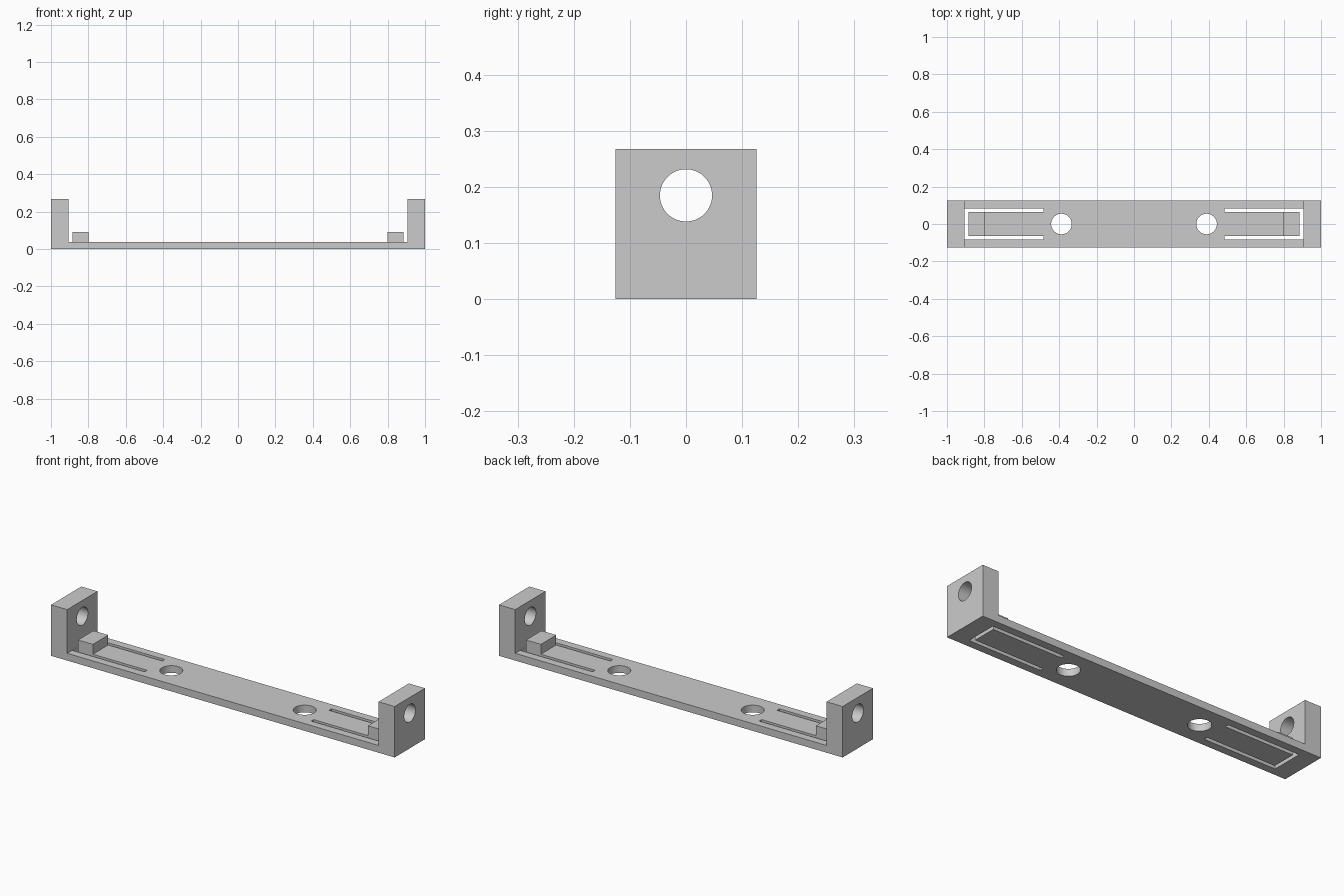
import bpy, bmesh, math
from mathutils import Matrix, Vector

if "Cube" in bpy.data.objects:
    bpy.data.objects.remove(bpy.data.objects["Cube"])

W = 0.126           # half width
PLATE, WALL = 0.038, 0.268
INNER = 0.906       # inner face of the end walls


def prism(name, points, direction):
    """Closed solid: polygon swept along a vector."""
    bm = bmesh.new()
    face = bm.faces.new([bm.verts.new(p) for p in points])
    top = bmesh.ops.extrude_face_region(bm, geom=[face])["geom"]
    verts = [g for g in top if isinstance(g, bmesh.types.BMVert)]
    bmesh.ops.translate(bm, verts=verts, vec=Vector(direction))
    bmesh.ops.recalc_face_normals(bm, faces=bm.faces)
    return to_object(name, bm)


def cylinder(name, radius, length, matrix):
    bm = bmesh.new()
    bmesh.ops.create_cone(bm, cap_ends=True, segments=64, radius1=radius,
                          radius2=radius, depth=length, matrix=matrix)
    return to_object(name, bm)


def to_object(name, bm):
    mesh = bpy.data.meshes.new(name)
    bm.to_mesh(mesh)
    bm.free()
    obj = bpy.data.objects.new(name, mesh)
    bpy.context.collection.objects.link(obj)
    return obj


def combine(target, tool, operation):
    tool.hide_render = True
    bpy.context.view_layer.objects.active = target
    mod = target.modifiers.new(tool.name, 'BOOLEAN')
    mod.operation, mod.solver, mod.object = operation, 'EXACT', tool
    bpy.ops.object.modifier_apply(modifier=mod.name)
    bpy.data.objects.remove(tool)


# Flat plate with upright end walls, one U-shaped profile
half = [(1, 0), (1, WALL), (INNER, WALL), (INNER, PLATE)]
profile = half + [(-x, z) for x, z in reversed(half)]
bracket = prism("bracket", [(x, -W, z) for x, z in profile], (0, 2 * W, 0))

for s in (-1, 1):
    # Catch block at the tongue tip; the slot cut trims its three outer sides
    catch = [(0.80, -0.07), (0.895, -0.07), (0.895, 0.07), (0.80, 0.07)]
    combine(bracket, prism("catch", [(s * x, y, 0.02) for x, y in catch],
                           (0, 0, 0.07)), 'UNION')
    # U-shaped slot that frees the spring tongue
    slot = [(0.485, -0.084), (0.905, -0.084), (0.905, 0.084), (0.485, 0.084),
            (0.485, 0.064), (0.886, 0.064), (0.886, -0.064), (0.485, -0.064)]
    combine(bracket, prism("slot", [(s * x, y, -0.05) for x, y in slot],
                           (0, 0, 0.25)), 'DIFFERENCE')
    # Screw hole in the plate
    combine(bracket, cylinder("screw_hole", 0.055, 0.2,
                              Matrix.Translation((s * 0.388, 0, 0))), 'DIFFERENCE')

# Hole through both end walls
combine(bracket, cylinder("wall_hole", 0.0465, 2.4,
                          Matrix.Translation((0, 0, 0.185)) @
                          Matrix.Rotation(math.pi / 2, 4, 'Y')), 'DIFFERENCE')

bracket.select_set(True)
bpy.context.view_layer.objects.active = bracket
bpy.ops.object.shade_smooth_by_angle(angle=math.radians(30))
